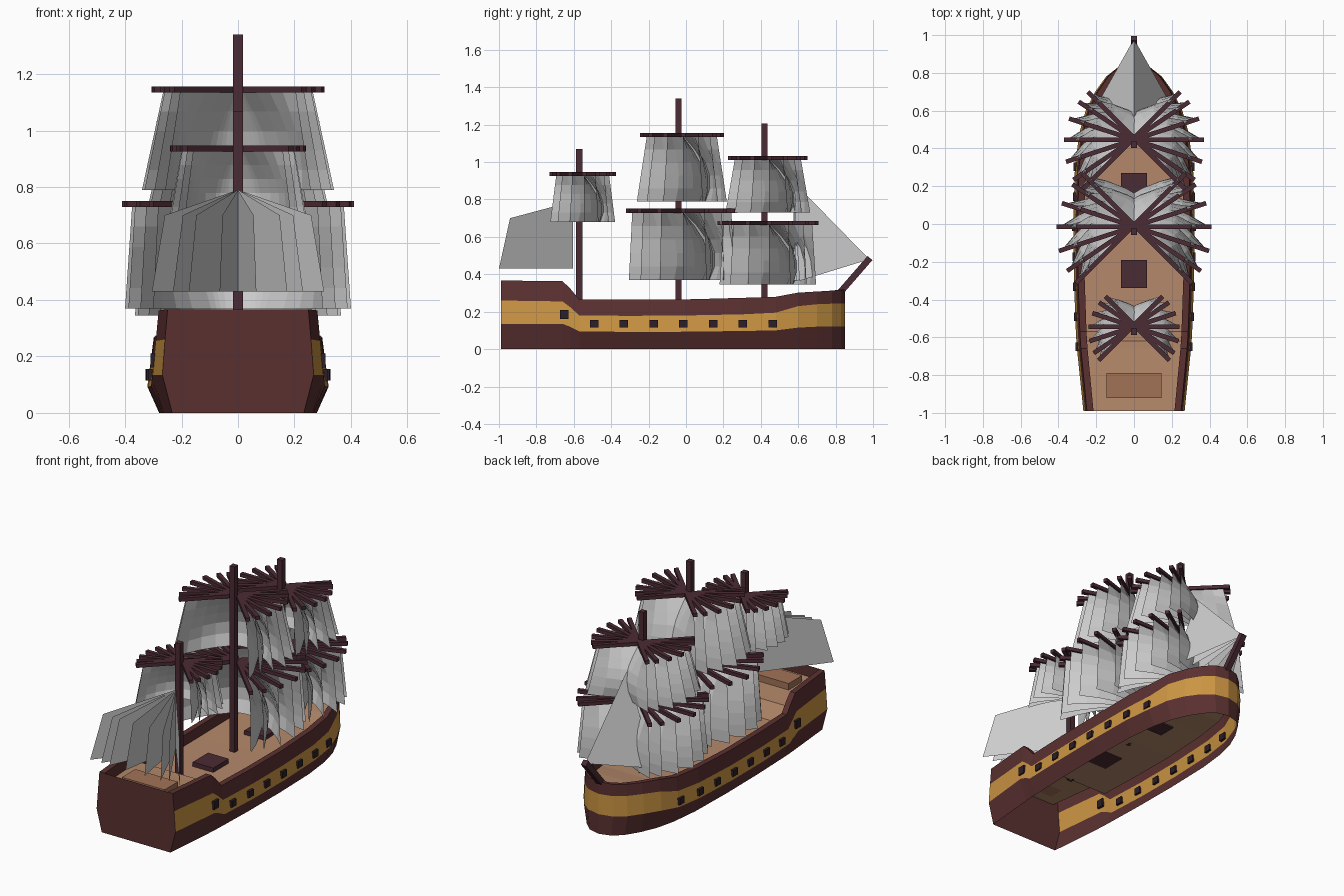
import bpy, math
from mathutils import Matrix, Vector

if "Cube" in bpy.data.objects:
    bpy.data.objects.remove(bpy.data.objects["Cube"])


def mat(name, rgb):
    m = bpy.data.materials.new(name)
    m.diffuse_color = (*rgb, 1)
    m.use_nodes = True
    m.node_tree.nodes["Principled BSDF"].inputs["Base Color"].default_value = m.diffuse_color
    return m


RED = mat("red_wood", (0.105, 0.03, 0.03))
GOLD = mat("gold_band", (0.6, 0.3, 0.055))
DECK = mat("deck_wood", (0.46, 0.25, 0.145))
CABIN = mat("cabin_wood", (0.36, 0.17, 0.095))
DARK = mat("dark_wood", (0.07, 0.024, 0.033))
PORT = mat("port_black", (0.025, 0.013, 0.02))
SAIL = mat("sail_cloth", (0.68, 0.71, 0.69))


def mesh(name, verts, faces, mats, idx=None):
    me = bpy.data.meshes.new(name)
    me.from_pydata([tuple(v) for v in verts], [], faces)
    for m in mats:
        me.materials.append(m)
    if idx:
        me.polygons.foreach_set("material_index", idx)
    ob = bpy.data.objects.new(name, me)
    bpy.context.collection.objects.link(ob)
    return ob


BOX = [(0, 1, 3, 2), (4, 6, 7, 5), (0, 4, 5, 1), (2, 3, 7, 6), (0, 2, 6, 4), (1, 5, 7, 3)]


def box_verts(c, s):
    return [Vector((c[0] + i * s[0] / 2, c[1] + j * s[1] / 2, c[2] + k * s[2] / 2))
            for i in (-1, 1) for j in (-1, 1) for k in (-1, 1)]


def box(name, c, s, m):
    return mesh(name, box_verts(c, s), BOX, [m])


def fan(name, verts, faces, angles, pivot, m):
    """Repeat a shape at several swing angles about a vertical line."""
    vs, fs = [], []
    for a in angles:
        r = Matrix.Rotation(math.radians(a), 3, 'Z')
        n = len(vs)
        vs += [r @ Vector(v) + Vector((0, pivot, 0)) for v in verts]
        fs += [tuple(i + n for i in f) for f in faces]
    return mesh(name, vs, fs, [m])


# hull stations: y, half width, band bottom, band top, rail top, deck height
ST = [(-0.99, .268, .135, .26, .367, .30), (-0.66, .302, .135, .255, .363, .29),
      (-0.62, .305, .12, .225, .325, .29), (-0.57, .308, .095, .18, .265, .20),
      (-0.3, .318, .092, .178, .265, .20), (0, .321, .093, .18, .266, .20),
      (0.3, .313, .097, .186, .274, .21), (0.48, .29, .10, .195, .28, .215),
      (0.6, .256, .115, .23, .302, .23), (0.7, .206, .12, .24, .308, .235),
      (0.78, .148, .12, .243, .313, .24), (0.83, .085, .12, .245, .317, .24),
      (0.85, .0, .12, .245, .32, .24)]

# hull sides, rail and inner bulwark
verts, faces, idx = [], [], []
for side in (-1, 1):
    base = len(verts)
    for y, w, a, b, c, d in ST:
        iy = min(y, .82)
        wi = max(w * .93 - .035, 0)
        verts += [(side * w * .87, y, 0), (side * w, y, a), (side * w * .965, y, b),
                  (side * w * .93, y, c), (side * wi, iy, c), (side * wi, iy, d)]
    for i in range(len(ST) - 1):
        for j in range(5):
            p = base + i * 6 + j
            f = (p, p + 6, p + 7, p + 1)
            faces.append(f if side > 0 else f[::-1])
            idx.append(1 if j == 1 else 0)
mesh("hull", verts, faces, [RED, GOLD], idx)

# transom
y, w, a, b, c, d = ST[0]
prof = [(w * .87, 0), (w, a), (w * .965, b), (w * .93, c)]
pts = [(x, y, z) for x, z in prof] + [(-x, y, z) for x, z in prof[::-1]]
mesh("transom", pts, [tuple(range(8))], [RED])

# deck
verts, faces = [], []
for y, w, a, b, c, d in ST:
    wi = max(w * .93 - .03, 0)
    verts += [(-wi, min(y, .82), d), (wi, min(y, .82), d)]
for i in range(len(ST) - 2):
    p = 2 * i
    faces.append((p, p + 1, p + 3, p + 2))
mesh("deck", verts, faces, [DECK])
box("cabin_roof", (0, -.855, .315), (.29, .13, .04), CABIN)
box("main_hatch", (0, -.265, .212), (.14, .15, .03), DARK)
box("fore_hatch", (0, .215, .215), (.14, .11, .03), DARK)


def half_width(y):
    for p, q in zip(ST, ST[1:]):
        if p[0] <= y <= q[0]:
            return p[1] + (q[1] - p[1]) * (y - p[0]) / (q[0] - p[0])


# gun ports
for side in (-1, 1):
    for i in range(8):
        y = -.65 + i * .159
        big = i == 0
        box("gun_port", (side * (half_width(y) - .005), y, .185 if big else .135),
            (.024, .045, .05 if big else .04), PORT)

# masts and bowsprit
for name, y, bottom, top in (("mizzen_mast", -.57, .2, 1.07), ("main_mast", -.04, .2, 1.34),
                             ("fore_mast", .42, .2, 1.205)):
    box(name, (0, y, (bottom + top) / 2), (.034, .034, top - bottom), DARK)
sprit = box("bowsprit", (0, 0, 0), (.034, .034, .27), DARK)
sprit.location = (0, .895, .385)
sprit.rotation_euler = (-math.radians(41), 0, 0)

# swinging yards with billowing sails
ANGLES = (-45, -34, -18, 0, 18, 34, 45)
NX, NZ = 8, 5


def sail_grid(wt, wb, zt, zb, bulge):
    vs = []
    for j in range(NZ + 1):
        t = j / NZ
        for i in range(NX + 1):
            s = 2 * i / NX - 1
            vs.append((s * (wt + (wb - wt) * t),
                       .025 + bulge * (1 - s * s) * math.sin(t * math.pi * .72),
                       zt + (zb - zt) * t))
    fs = [(j * (NX + 1) + i, j * (NX + 1) + i + 1, (j + 1) * (NX + 1) + i + 1, (j + 1) * (NX + 1) + i)
          for j in range(NZ) for i in range(NX)]
    return vs, fs


# name, mast y, yard half length, yard z, sail half width top and bottom, sail foot z
for name, y, hl, z, wt, wb, zb in (("main_course", -.04, .41, .74, .375, .40, .37),
                                   ("main_topsail", -.04, .306, 1.145, .265, .34, .79),
                                   ("fore_course", .42, .37, .675, .335, .365, .345),
                                   ("fore_topsail", .42, .288, 1.022, .25, .32, .73),
                                   ("mizzen_topsail", -.57, .24, .936, .20, .245, .68)):
    fan(name + "_yards", box_verts((0, .025, z), (2 * hl, .024, .022)), BOX, ANGLES, y, DARK)
    vs, fs = sail_grid(wt, wb, z - .008, zb, .36 * wb)
    fan(name + "_sails", vs, fs, ANGLES, y, SAIL)

# spanker fan at the stern: the foot swings sideways, all ending at the same y
verts, faces = [], []
for x in (-.305, -.23, -.174, -.065, .065, .174, .23, .305):
    n = len(verts)
    verts += [(x * k, -.605 - .395 * k, z)
              for k, z in ((0, .43), (1, .43), (.85, .70), (0, .79))]
    faces.append((n, n + 1, n + 2, n + 3))
mesh("spanker_sails", verts, faces, [SAIL])

# jib fan from the bowsprit tip
verts, faces = [(0, .98, .48), (0, .57, .90)], []
for k, x in enumerate((-.21, -.13, -.05, .05, .13, .21)):
    verts.append((x, .58 + x * x * .6, .365))
    faces.append((0, 1, k + 2))
mesh("jib_sails", verts, faces, [SAIL])
